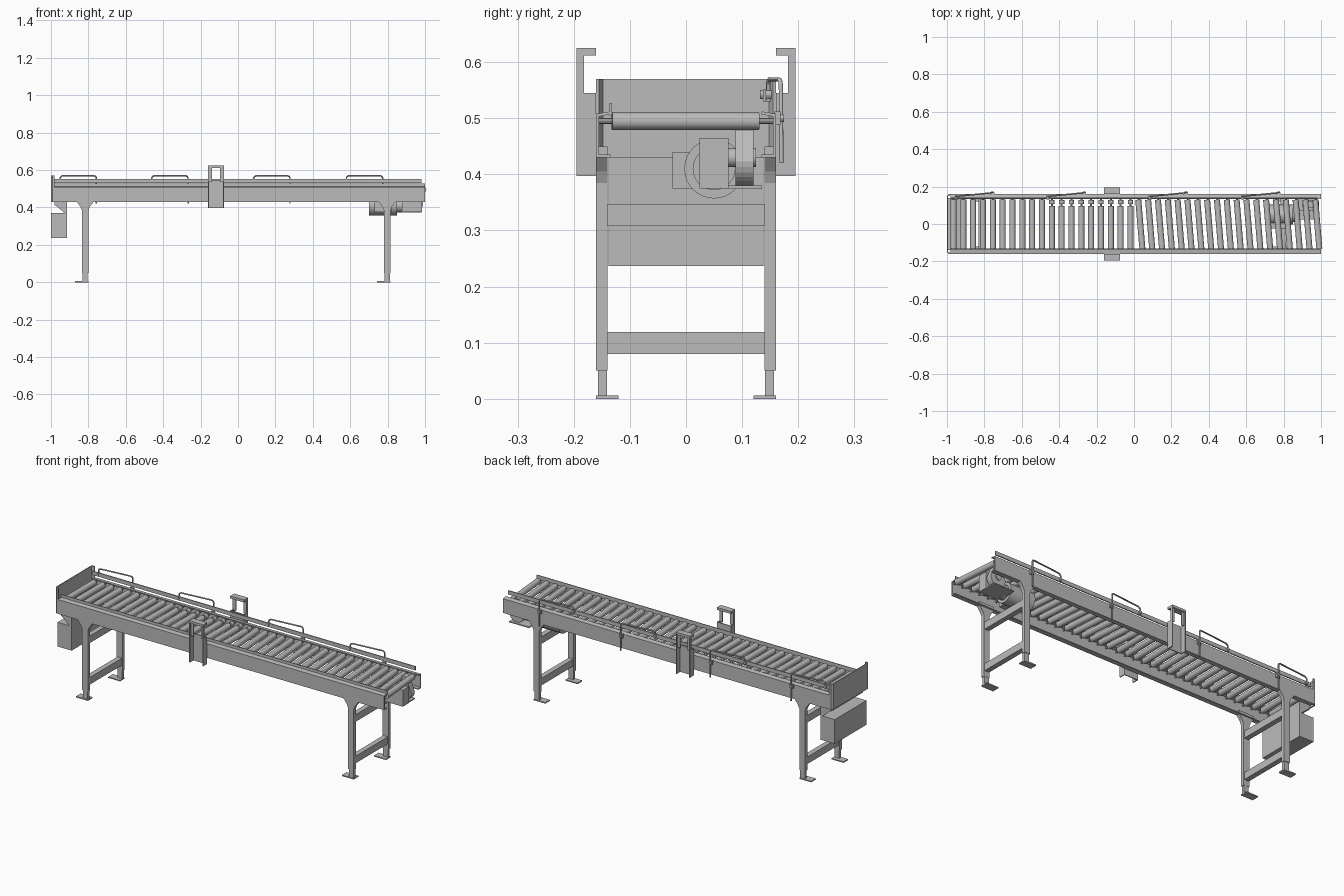
import bpy, bmesh, math
from mathutils import Vector

cube = bpy.data.objects.get("Cube")
if cube:
    bpy.data.objects.remove(cube, do_unlink=True)

grey = bpy.data.materials.new("plain_grey")
grey.use_nodes = True
grey.diffuse_color = (0.5, 0.5, 0.5, 1)
grey.node_tree.nodes["Principled BSDF"].inputs["Base Color"].default_value = (0.5, 0.5, 0.5, 1)


def finish(name, bm, smooth=False):
    bmesh.ops.recalc_face_normals(bm, faces=bm.faces)
    mesh = bpy.data.meshes.new(name)
    bm.to_mesh(mesh)
    bm.free()
    mesh.materials.append(grey)
    ob = bpy.data.objects.new(name, mesh)
    bpy.context.collection.objects.link(ob)
    if smooth:
        bpy.ops.object.select_all(action='DESELECT')
        ob.select_set(True)
        bpy.context.view_layer.objects.active = ob
        bpy.ops.object.shade_smooth_by_angle()
    return ob


def box(name, x, y, z):
    bm = bmesh.new()
    bmesh.ops.create_cube(bm, size=1)
    for v in bm.verts:
        v.co = [(lo + hi) / 2 + c * (hi - lo) for c, (lo, hi) in zip(v.co, (x, y, z))]
    return finish(name, bm)


def extrude(name, points, lo, hi, place):
    """Extrude a 2D profile from lo to hi; place(u, v, w) gives the 3D position."""
    bm = bmesh.new()
    face = bm.faces.new([bm.verts.new(place(u, v, lo)) for u, v in points])
    made = bmesh.ops.extrude_face_region(bm, geom=[face])["geom"]
    shift = Vector(place(0, 0, hi)) - Vector(place(0, 0, lo))
    bmesh.ops.translate(bm, vec=shift, verts=[g for g in made if isinstance(g, bmesh.types.BMVert)])
    return finish(name, bm)


def along_x(u, v, w):
    return (w, u, v)


def along_y(u, v, w):
    return (u, w, v)


def rod(name, a, b, r, sides=20):
    a, b = Vector(a), Vector(b)
    bm = bmesh.new()
    bmesh.ops.create_cone(bm, cap_ends=True, segments=sides, radius1=r, radius2=r, depth=(b - a).length)
    bm.transform((b - a).to_track_quat('Z', 'Y').to_matrix().to_4x4())
    bmesh.ops.translate(bm, vec=(a + b) / 2, verts=bm.verts)
    return finish(name, bm, True)


def wire(name, points, r):
    curve = bpy.data.curves.new(name, 'CURVE')
    curve.dimensions = '3D'
    curve.bevel_depth = r
    curve.bevel_resolution = 2
    curve.use_fill_caps = True
    spline = curve.splines.new('POLY')
    spline.points.add(len(points) - 1)
    for p, co in zip(spline.points, points):
        p.co = (*co, 1)
    curve.materials.append(grey)
    bpy.context.collection.objects.link(bpy.data.objects.new(name, curve))


# Side channels, open towards the rollers
t = 0.005
for side, s in (("front", -1), ("back", 1)):
    section = [(.135, .43), (.16, .43), (.16, .508), (.135, .512), (.135, .512 - t),
               (.16 - t, .508 - t), (.16 - t, .43 + t), (.135, .43 + t)]
    extrude(f"{side}_channel", [(s * y, z) for y, z in section], -.98, 1, along_x)
box("front_lip", (-.98, 1), (-.136, -.132), (.505, .527))

# End stop with bent corners
extrude("end_stop", [(-.98, -.16), (-.992, -.16), (-1, -.15), (-1, .15), (-.992, .16), (-.98, .16),
                     (-.98, .155), (-.994, .148), (-.994, -.148), (-.98, -.155)],
        .43, .57, lambda u, v, w: (u, v, w))

# Rollers: straight, then short with end wheels, then skewed
count = 38
for i in range(count):
    x = -.965 + i * 1.945 / (count - 1)
    skew = .011 if x > 0 else 0
    top = .095 if -.46 < x < -.01 else .13
    rod("roller", (x + skew, -.132, .495), (x - skew, top, .495), .016)
    rod("roller_axle", (x + skew, -.157, .495), (x - skew, .157, .495), .005, 8)
    if top < .1:
        rod("end_wheel", (x, .107, .495), (x, .128, .495), .014)

# Legs, feet and cross bars
for end, cx in (("left", -.8175), ("right", .7975)):
    for s in (-1, 1):
        half = [(.0175, .05), (.0175, .385), (.026, .405), (.045, .43), (.045, .45)]
        shape = [(cx + x, z) for x, z in half] + [(cx - x, z) for x, z in reversed(half)]
        extrude(f"{end}_leg", shape, s * .14, s * .16, along_y)
        box(f"{end}_foot_stem", (cx - .014, cx + .014), sorted((s * .141, s * .157)), (.004, .06))
        box(f"{end}_foot_plate", (cx - .055, cx + .0175), sorted((s * .12, s * .16)), (0, .006))
    for z in (.08, .308):
        box(f"{end}_cross_bar", (cx - .014, cx + .014), (-.14, .14), (z, z + .039))

# Control box hung below the left end
box("control_box", (-1, -.915), (-.138, .138), (.237, .37))
box("control_box_back_plate", (-.92, -.914), (-.138, .138), (.237, .415))
box("control_box_top_flange", (-.98, -.914), (-.138, .138), (.41, .43))
for y in (-.138, .133):
    extrude("control_box_gusset", [(-.98, .415), (-.915, .415), (-.915, .36)], y, y + .005, along_y)

# Sensor stands on both sides
x0, x1 = -.16, -.075
for side, s in (("front", -1), ("back", 1)):
    arm = [(.16, .397), (.195, .397), (.195, .625), (.182, .625), (.182, .545), (.16, .545)]
    for x in (x0, x1 - t):
        extrude(f"{side}_stand_flange", [(s * y, z) for y, z in arm], x, x + t, along_x)
    for x in (x0, x1 - .02):
        box(f"{side}_stand_post", (x, x + .02), sorted((s * .182, s * .187)), (.54, .615))
    box(f"{side}_stand_web", (x0, x1), sorted((s * .16, s * .165)), (.397, .545))
    box(f"{side}_stand_cap", (x0, x1), sorted((s * .16, s * .195)), (.612, .625))

# Guide rail on bent wire brackets
box("guide_rail", (-.98, .98), (.137, .143), (.53, .551))
for x in (-.95, -.46, .085, .58):
    e = x + .193
    wire("rail_bracket", [(x, .147, .53), (x, .147, .56), (x + .004, .147, .566), (x + .012, .149, .569),
                          (e - .012, .166, .569), (e - .004, .168, .566), (e, .169, .558),
                          (e, .17, .42)], .004)
    rod("rail_knob", (x, .132, .542), (x, .152, .542), .008, 12)
    box("bracket_clamp", (e - .01, e + .01), (.158, .168), (.488, .512))
    rod("clamp_screw", (e, .16, .5), (e, .175, .5), .007, 12)

# Drive: motor, gearbox, terminal box and pulley belt
rod("motor", (.7, .05, .41), (.85, .05, .41), .053, 32)
rod("motor_neck", (.85, .05, .41), (.88, .05, .41), .038, 32)
box("terminal_box", (.73, .82), (-.024, .02), (.375, .44))
box("gearbox", (.87, .985), (.024, .076), (.375, .465))
rod("drive_shaft", (.945, .07, .43), (.945, .125, .43), .017)
box("motor_mount", (.86, .98), (.076, .135), (.374, .38))
belt = [(.945 + .045 * math.cos(a), .423 + .045 * math.sin(a)) for a in
        [math.pi + i * math.pi / 14 for i in range(15)]]
belt += [(.945 + .02 * math.cos(a), .49 + .02 * math.sin(a)) for a in
         [i * math.pi / 10 for i in range(11)]]
extrude("drive_belt", belt, .088, .12, along_y)
